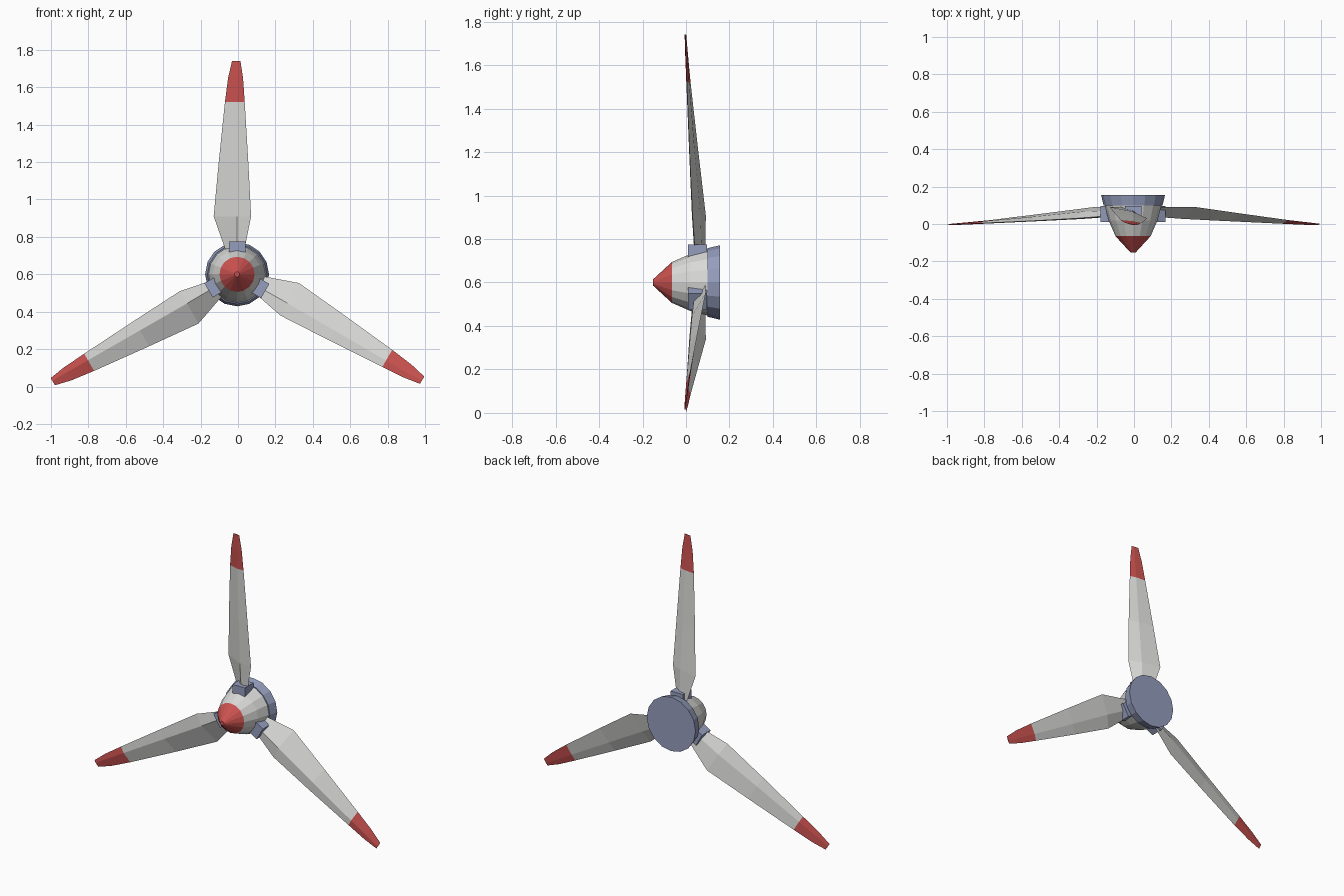
import bpy, bmesh, math
from mathutils import Matrix, Vector

if "Cube" in bpy.data.objects:
    bpy.data.objects.remove(bpy.data.objects["Cube"])

HUB = Vector((-0.005, 0, 0.6))
SIDES = 16


def material(name, rgb):
    m = bpy.data.materials.new(name)
    m.use_nodes = True
    m.diffuse_color = (*rgb, 1)
    m.node_tree.nodes["Principled BSDF"].inputs["Base Color"].default_value = (*rgb, 1)
    return m


white = material("white paint", (0.7, 0.7, 0.69))
red = material("red paint", (0.6, 0.085, 0.08))
steel = material("blue grey metal", (0.3, 0.34, 0.51))


def finish(bm, name, mats, matrix):
    bmesh.ops.recalc_face_normals(bm, faces=bm.faces)
    mesh = bpy.data.meshes.new(name)
    bm.to_mesh(mesh)
    bm.free()
    for m in mats:
        mesh.materials.append(m)
    ob = bpy.data.objects.new(name, mesh)
    bpy.context.collection.objects.link(ob)
    ob.matrix_world = matrix
    return ob


def loft(name, rings, mats, matrix, rule=lambda i: 0):
    """Bridge successive vertex rings and cap both ends."""
    bm = bmesh.new()
    rows = [[bm.verts.new(p) for p in ring] for ring in rings]
    n = len(rows[0])
    for i, (a, b) in enumerate(zip(rows, rows[1:])):
        for k in range(n):
            j = (k + 1) % n
            bm.faces.new((a[k], a[j], b[j], b[k])).material_index = rule(i)
    bm.faces.new(rows[0]).material_index = rule(0)
    bm.faces.new(rows[-1]).material_index = rule(len(rows) - 2)
    return finish(bm, name, mats, matrix)


def lathe(name, profile, mat):
    """Faceted body of revolution about the y axis."""
    angles = [2 * math.pi * k / SIDES for k in range(SIDES)]
    rings = [[(r * math.sin(a), y, r * math.cos(a)) for a in angles] for y, r in profile]
    return loft(name, rings, [mat], Matrix.Translation(HUB))


# Hub: red nose, white body, metal back plate
lathe("nose_cone", [(-0.152, 0.014), (-0.065, 0.094)], red)
lathe("hub_body", [(-0.065, 0.094), (0.02, 0.131), (0.1, 0.152)], white)
lathe("back_plate", [(0.1, 0.158), (0.156, 0.171)], steel)

# Blade stations: radius, trailing x, trailing y, leading x, leading y, thickness
STATIONS = [
    (0.11, -0.055, 0.09, 0.035, 0.045, 0.022),
    (0.31, -0.125, 0.091, 0.075, 0.03, 0.026),
    (0.6, -0.098, 0.057, 0.06, 0.016, 0.017),
    (0.92, -0.065, 0.021, 0.041, 0.004, 0.009),
    (1.05, -0.048, 0.009, 0.032, -0.002, 0.006),
    (1.14, -0.027, 0.001, 0.018, -0.006, 0.003),
]


def blade_section(r, tx, ty, lx, ly, t):
    # Four-sided section with a front and a back ridge
    x = tx + 0.62 * (lx - tx)
    y = ty + 0.62 * (ly - ty)
    return [(tx, ty, r), (x, y - t, r), (lx, ly, r), (x, y + t * 0.5, r)]


for i, side in enumerate(("top", "left", "right")):
    turn = Matrix.Translation(HUB) @ Matrix.Rotation(i * math.tau / 3, 4, "Y")
    # Blade with painted tip
    loft(side + "_blade", [blade_section(*s) for s in STATIONS],
         [white, red], turn, lambda k: 1 if k >= 3 else 0)
    # Root clamp
    bm = bmesh.new()
    bmesh.ops.create_cube(bm, size=1)
    bmesh.ops.scale(bm, vec=(0.088, 0.086, 0.07), verts=bm.verts)
    bmesh.ops.translate(bm, vec=(0.002, 0.053, 0.14), verts=bm.verts)
    finish(bm, side + "_clamp", [steel], turn)
